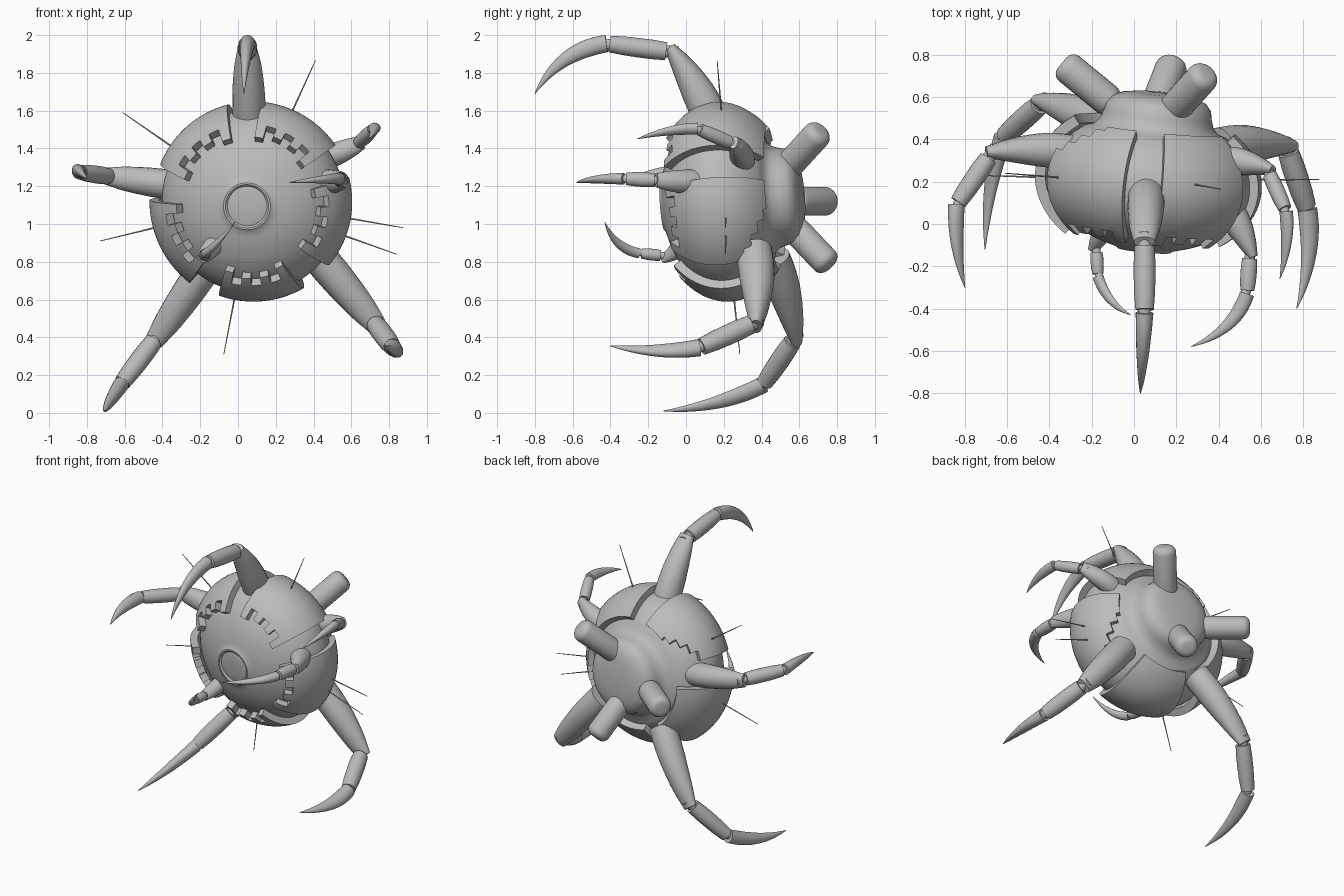
import bpy, bmesh, math
from mathutils import Vector as V

if "Cube" in bpy.data.objects:
    bpy.data.objects.remove(bpy.data.objects["Cube"])

grey = bpy.data.materials.new("mid grey")
grey.diffuse_color = (0.5, 0.5, 0.5, 1)
grey.use_nodes = True
grey.node_tree.nodes["Principled BSDF"].inputs["Base Color"].default_value = grey.diffuse_color

# body frame: axis points to the back, slightly tilted
C = V((0.08, 0.2, 1.12))
A = V((0.1, 1, 0.08)).normalized()
U = V((1, -0.1, 0)).normalized()
W = U.cross(A).normalized()


def body_pt(t, r, phi):
    return C + A * t + (U * math.cos(phi) + W * math.sin(phi)) * r


def make(name, bm):
    bmesh.ops.recalc_face_normals(bm, faces=bm.faces)
    me = bpy.data.meshes.new(name)
    bm.to_mesh(me)
    bm.free()
    me.materials.append(grey)
    ob = bpy.data.objects.new(name, me)
    bpy.context.collection.objects.link(ob)
    return ob


def loft(name, rings):
    """Skin a list of equal rings and cap both ends."""
    bm = bmesh.new()
    vr = [[bm.verts.new(p) for p in ring] for ring in rings]
    n = len(vr[0])
    for a, b in zip(vr, vr[1:]):
        for i in range(n):
            bm.faces.new((a[i], a[(i + 1) % n], b[(i + 1) % n], b[i]))
    bm.faces.new(vr[0])
    bm.faces.new(vr[-1])
    return make(name, bm)


def lerp(radii, t):
    f = t * (len(radii) - 1)
    i = min(int(f), len(radii) - 2)
    return radii[i] + (radii[i + 1] - radii[i]) * (f - i)


def tube(name, a, mid, b, radii, steps=12, n=20, wide=None):
    """Curved tapered tube; 'wide' gives the half-width across the bend plane."""
    a, mid, b = V(a), V(mid), V(b)
    ctrl = mid * 2 - (a + b) / 2
    side = (b - a).cross(ctrl - a)
    if side.length < 1e-4:
        side = (b - a).orthogonal()
    side.normalize()
    rings = []
    for k in range(steps + 1):
        t = k / steps
        p = a * (1 - t) ** 2 + ctrl * 2 * t * (1 - t) + b * t * t
        d = ((ctrl - a) * (1 - t) + (b - ctrl) * t).normalized()
        s = (side - d * side.dot(d)).normalized()
        q = d.cross(s)
        r, w = lerp(radii, t), lerp(wide or radii, t)
        rings.append([p + s * math.cos(j * math.tau / n) * w + q * math.sin(j * math.tau / n) * r
                      for j in range(n)])
    return loft(name, rings)


def straight(name, a, b, radii, steps=8, n=20):
    return tube(name, a, (V(a) + V(b)) / 2, b, radii, steps, n)


# body: squashed ball with a faint ringed eye in front and a domed boss behind
R, H = 0.485, 0.33
prof = [(-0.326, 0.002), (-0.326, 0.05), (-0.322, 0.09), (-0.319, 0.105), (-0.328, 0.115), (-0.328, 0.125), (-0.318, 0.138)]
for k in range(20, 137, 4):
    th = math.radians(k)
    prof.append((-H * math.cos(th), R * math.sin(th)))
prof += [(0.25, 0.295), (0.28, 0.27), (0.32, 0.257), (0.36, 0.25), (0.39, 0.225),
         (0.41, 0.18), (0.42, 0.12), (0.425, 0.002)]
loft("body", [[body_pt(t, r, j * math.tau / 64) for j in range(64)] for t, r in prof])

# armour plates with toothed front edges: start angle, end angle, lift, back-notched end
TEETH = [0, 0, 0, 3, 3, 3, 1, 1, 1, 3, 3, 3, 1, 1, 1, 3, 3, 3, 0, 0, 0]
NOTCH = [7, 7, 7, 5, 5, 5, 3, 3, 3, 1, 1, 1] + [0] * 9
plates = [("upper_left", 104, 158, 0.02, -1), ("upper_right", 34, 84, 0.02, 0), ("right", -40, 14, 0.016, 1),
          ("bottom", -110, -60, 0.022, 0), ("left", 179, 232, 0.04, 0)]
for name, p0, p1, lift, notch in plates:
    bm = bmesh.new()
    rows, cols = 26, len(TEETH)
    grid = {}

    def vert(i, j):
        if (i, j) not in grid:
            th = math.radians(44 + (134 - 44) * j / rows)
            ph = math.radians(p0 + (p1 - p0) * i / cols)
            grid[i, j] = bm.verts.new(body_pt(-(H + lift) * math.cos(th), (R + lift) * math.sin(th), ph))
        return grid[i, j]

    for i in range(cols):
        cut = (NOTCH[i] if notch > 0 else NOTCH[-1 - i]) if notch else 0
        for j in range(TEETH[i], rows - cut):
            bm.faces.new((vert(i, j), vert(i + 1, j), vert(i + 1, j + 1), vert(i, j + 1)))
    ob = make(name + "_armour_plate", bm)
    m = ob.modifiers.new("thick", "SOLIDIFY")
    m.thickness = 0.05
    m.offset = 0
    bpy.context.view_layer.objects.active = ob
    bpy.ops.object.modifier_apply(modifier="thick")

# legs: base, knee, ankle, claw middle, claw tip, size
legs = [
    ("top_leg", (0.06, 0.135, 1.55), (0.05, -0.07, 1.91), (0.05, -0.42, 1.955), (0.04, -0.64, 1.87), (0.03, -0.8, 1.69), 1.0),
    ("left_leg", (-0.3, 0.34, 1.2), (-0.67, 0.34, 1.25), (-0.84, 0.09, 1.275), (-0.835, -0.11, 1.275), (-0.8, -0.3, 1.24), 0.9),
    ("lower_left_leg", (-0.14, 0.46, 0.82), (-0.43, 0.58, 0.4), (-0.62, 0.41, 0.15), (-0.68, 0.16, 0.055), (-0.705, -0.12, 0.01), 1.0),
    ("lower_right_leg", (0.4, 0.36, 0.86), (0.72, 0.37, 0.48), (0.82, 0.07, 0.345), (0.825, -0.16, 0.33), (0.77, -0.4, 0.355), 1.05),
    ("upper_right_leg", (0.44, 0.3, 1.34), (0.63, 0.26, 1.42), (0.72, 0.06, 1.505), (0.72, -0.1, 1.49), (0.69, -0.26, 1.45), 0.72),
    ("right_front_arm", (0.44, 0.08, 1.22), (0.55, -0.13, 1.23), (0.535, -0.33, 1.24), (0.44, -0.48, 1.235), (0.27, -0.58, 1.22), 0.75),
    ("left_front_arm", (-0.1, 0.03, 0.92), (-0.18, -0.1, 0.83), (-0.17, -0.25, 0.845), (-0.11, -0.36, 0.9), (-0.015, -0.43, 1.01), 0.6),
]
for name, base, knee, ankle, mid, tip, s in legs:
    b, k, a, m = V(base), V(knee), V(ankle), V(mid)
    # bow the thigh outwards, away from the shin
    along = (k - b).normalized()
    out = -(a - k) + along * (a - k).dot(along)
    bow = out.normalized() * 0.012 * s
    tube(name + "_thigh", b, (b + k) / 2 + bow, k + along * 0.03,
         [r * s for r in (0.092, 0.093, 0.088, 0.075, 0.056, 0.03)], 12, 20,
         [r * s for r in (0.088, 0.088, 0.086, 0.08, 0.07, 0.05)])
    d = (a - k).normalized()
    straight(name + "_knee", k - d * 0.03, k + d * 0.06, [0.033 * s] * 2)
    straight(name + "_shin", k + d * 0.035, a - d * 0.015, [r * s for r in (0.048, 0.052, 0.052, 0.05, 0.044)])
    straight(name + "_ankle", a - d * 0.03, a + (m - a).normalized() * 0.03, [0.03 * s] * 2)
    tube(name + "_claw", a, m, tip, [r * s for r in (0.046, 0.047, 0.041, 0.031, 0.018, 0.002)], 18, 20,
         [r * s for r in (0.042, 0.037, 0.031, 0.023, 0.014, 0.002)])

# thin radial needles
needles = [((-0.35, 0.22, 1.41), (-0.61, 0.24, 1.59)), ((0.27, 0.19, 1.56), (0.41, 0.165, 1.865)),
           ((0.53, 0.21, 1.04), (0.875, 0.21, 0.98)), ((0.53, 0.21, 0.95), (0.84, 0.21, 0.84)),
           ((-0.01, 0.25, 0.65), (-0.075, 0.285, 0.31)), ((-0.4, 0.22, 0.99), (-0.73, 0.23, 0.91))]
for i, (a, b) in enumerate(needles):
    straight("needle_%d" % (i + 1), a, b, [0.005, 0.002], 1, 8)

# rounded pods on the back: straight barrel with rounded rims at both ends
pods = [((0.19, 0.545, 1.31), (0.335, 0.705, 1.485)), ((-0.13, 0.59, 1.12), (-0.325, 0.75, 1.12)),
        ((0.11, 0.57, 0.98), (0.18, 0.75, 0.79))]
for i, (a, b) in enumerate(pods):
    a, b = V(a), V(b)
    d = (b - a).normalized()
    s = d.orthogonal().normalized()
    q = d.cross(s)
    L = (b - a).length - 0.025
    cap = [(0.045 * math.sin(x), 0.031 + 0.045 * math.cos(x)) for x in (0, 0.3, 0.6, 0.9, 1.2, 1.5)]
    p = [(-t, r) for t, r in reversed(cap)] + [(L + t, r) for t, r in cap]
    loft("back_pod_%d" % (i + 1), [[a + d * t + (s * math.cos(j * math.tau / 28) + q * math.sin(j * math.tau / 28)) * r
                                   for j in range(28)] for t, r in p])

# smooth shading with sharp edges kept
bpy.ops.object.select_all(action="SELECT")
bpy.context.view_layer.objects.active = bpy.data.objects["body"]
bpy.ops.object.shade_smooth_by_angle(angle=math.radians(35))
